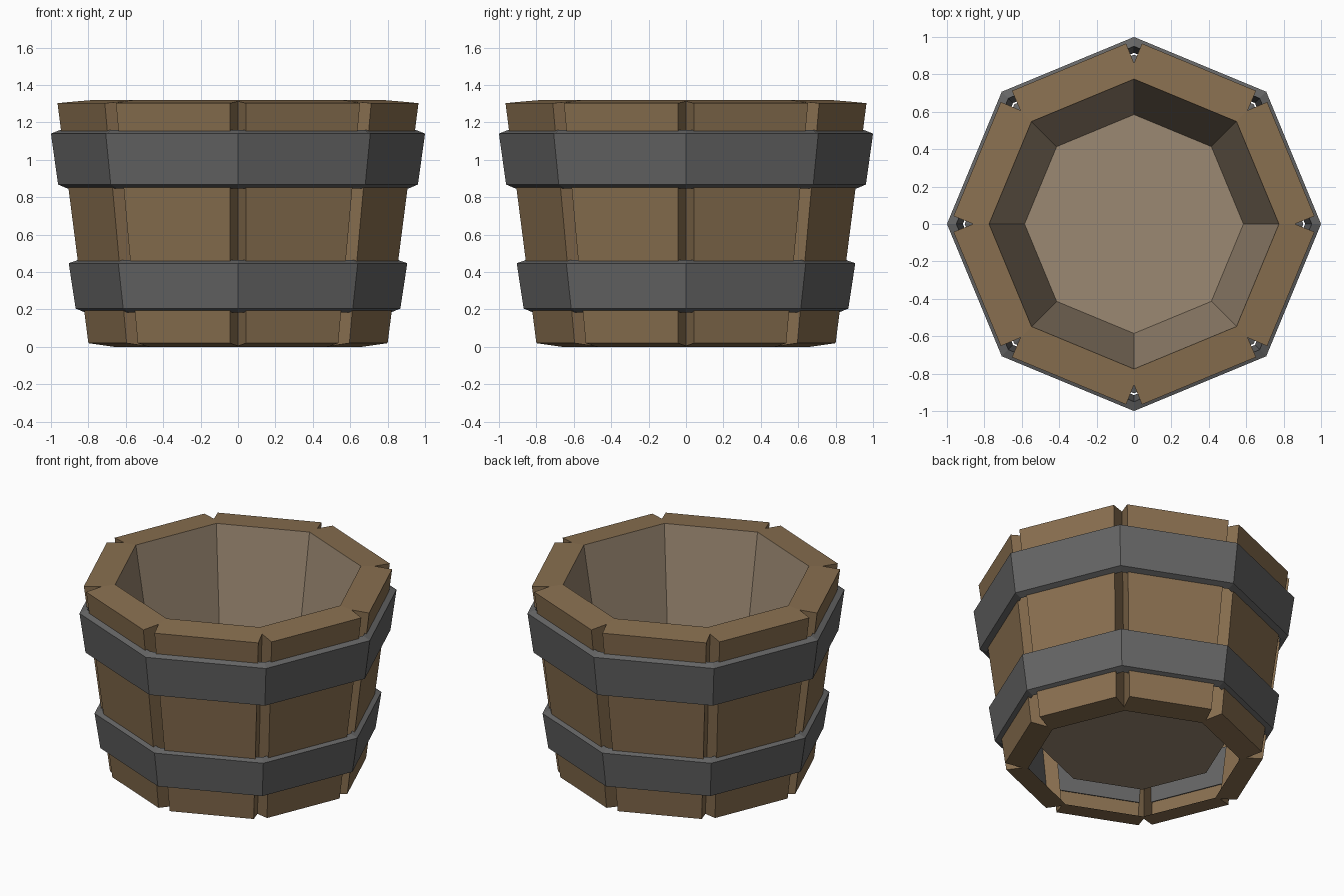
import bpy
from math import cos, sin, radians

if "Cube" in bpy.data.objects:
    bpy.data.objects.remove(bpy.data.objects["Cube"])

N = 8


def material(name, rgb):
    m = bpy.data.materials.new(name)
    m.diffuse_color = (*rgb, 1)
    m.use_nodes = True
    m.node_tree.nodes["Principled BSDF"].inputs["Base Color"].default_value = m.diffuse_color
    return m


def make(name, verts, faces, mat):
    me = bpy.data.meshes.new(name)
    me.from_pydata(verts, [], faces)
    me.update()
    me.materials.append(mat)
    ob = bpy.data.objects.new(name, me)
    bpy.context.collection.objects.link(ob)
    return ob


def octagon(points):
    """Repeat a few (radius, sideways offset, z) points around the 8 corners."""
    out = []
    for k in range(N):
        a = radians(45 * k)
        out += [(r * cos(a) - w * sin(a), r * sin(a) + w * cos(a), z) for r, w, z in points]
    return out


wood = material("wood", (0.25, 0.16, 0.08))
lining_wood = material("lining_wood", (0.33, 0.25, 0.17))
iron = material("iron", (0.13, 0.13, 0.13))

# Staves: outer wall with V grooves at the corners, top rim and bottom lip
profile = [
    (0.965, -0.042, 1.303), (0.86, 0, 1.313), (0.965, 0.042, 1.303), (0.775, 0, 1.32),
    (0.80, -0.042, 0.02), (0.697, 0, 0.005), (0.80, 0.042, 0.02), (0.66, 0, 0.0),
]
P = len(profile)
faces = []
for k in range(N):
    a, b = k * P, (k + 1) % N * P
    faces += [
        (a + 4, a + 5, a + 1, a),                          # groove sides
        (a + 5, a + 6, a + 2, a + 1),
        (a + 6, b + 4, b, a + 2),                          # outer face
        (a + 3, a + 1, a + 2, b, b + 1, b + 3),            # rim
        (b + 7, b + 5, b + 4, a + 6, a + 5, a + 7),        # bottom lip
    ]
make("staves", octagon(profile), faces, wood)

# Inner lining with the floor
faces = [tuple(2 * k + 1 for k in range(N))]
for k in range(N):
    a, b = 2 * k, (k + 1) % N * 2
    faces.append((a, b, b + 1, a + 1))
make("lining_and_floor", octagon([(0.775, 0, 1.32), (0.585, 0, 0.15)]), faces, lining_wood)


# Iron bands
def band(name, section):
    n = len(section)
    fs = []
    for k in range(N):
        a, b = k * n, (k + 1) % N * n
        for i in range(n):
            j = (i + 1) % n
            fs.append((a + i, b + i, b + j, a + j))
    make(name, octagon([(r, 0, z) for r, z in section]), fs, iron)


band("upper_band", [(0.962, 0.868), (1.0, 1.14), (0.95, 1.16), (0.915, 0.848)])
band("lower_band", [(0.868, 0.205), (0.905, 0.447), (0.855, 0.465), (0.82, 0.185)])
